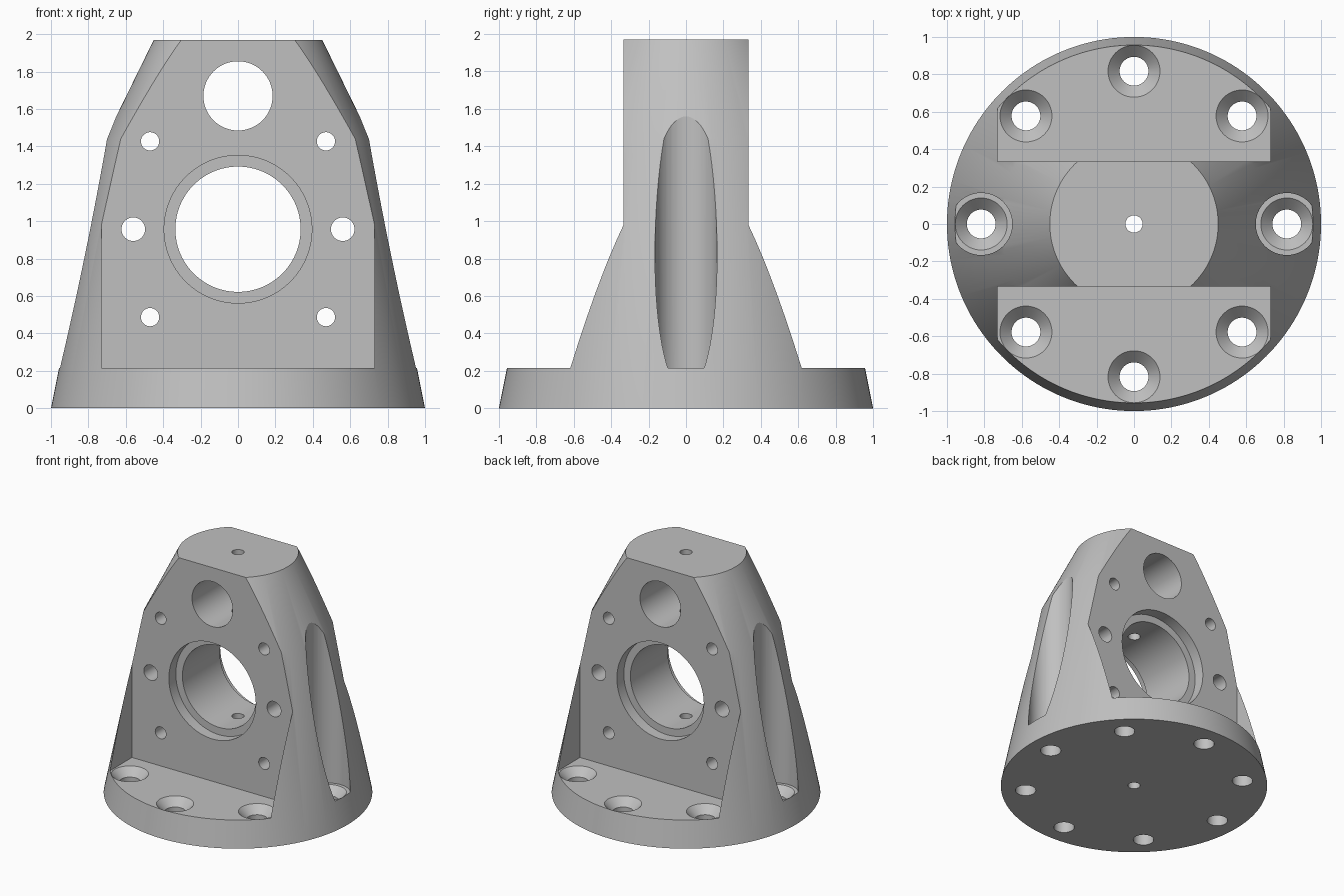
import bpy, bmesh, math
from mathutils import Matrix

cube = bpy.data.objects.get("Cube")
if cube:
    bpy.data.objects.remove(cube, do_unlink=True)

steel = bpy.data.materials.new("plain_grey")
steel.use_nodes = True
GREY = (0.53, 0.53, 0.53, 1)
steel.diffuse_color = GREY
steel.node_tree.nodes["Principled BSDF"].inputs["Base Color"].default_value = GREY

HEIGHT, BORE_Z = 1.97, 0.957
FLANGE_Z, FLAT_X, FLAT_Y = 0.215, 0.73, 0.333
cutters = []


def new_object(name, bm):
    bmesh.ops.recalc_face_normals(bm, faces=bm.faces)
    mesh = bpy.data.meshes.new(name)
    bm.to_mesh(mesh)
    bm.free()
    mesh.materials.append(steel)
    obj = bpy.data.objects.new(name, mesh)
    bpy.context.collection.objects.link(obj)
    return obj


def turned(name, profile, segments, matrix=Matrix()):
    """Solid of revolution about local z from (radius, z) pairs."""
    bm = bmesh.new()
    rings = []
    for r, z in profile:
        rings.append([bm.verts.new((r * math.cos(a), r * math.sin(a), z))
                      for a in (2 * math.pi * i / segments for i in range(segments))])
    for low, high in zip(rings, rings[1:]):
        for i in range(segments):
            j = (i + 1) % segments
            bm.faces.new((low[i], low[j], high[j], high[i]))
    bm.faces.new(rings[0])
    bm.faces.new(rings[-1])
    bm.transform(matrix)
    return new_object(name, bm)


def cut(name, profile, x=0, y=0, segments=48):
    cutters.append(turned(name, profile, segments, Matrix.Translation((x, y, 0))))


def cross_cut(name, profile, x, z, segments=48):
    """Cutter lying along y."""
    place = Matrix.Translation((x, 0, z)) @ Matrix.Rotation(math.pi / 2, 4, 'X')
    cutters.append(turned(name, profile, segments, place))


# Tapered round body
body = turned("tapered_body", [(1, 0), (0.71, 1.44), (0.45, HEIGHT)], 160)

# Flat pockets at front and back
for side, label in ((-1, "front"), (1, "back")):
    bm = bmesh.new()
    bmesh.ops.create_cube(bm, size=1)
    depth, tall = 1.0, 2.0
    bm.transform(Matrix.Translation((0, side * (FLAT_Y + depth / 2), FLANGE_Z + tall / 2))
                 @ Matrix.Diagonal((2 * FLAT_X, depth, tall, 1)))
    cutters.append(new_object(label + "_pocket_cutter", bm))

# Main cross bore with a shallow counterbore at each end
step = FLAT_Y - 0.09
cross_cut("main_bore_cutter", [(0.395, -0.9), (0.395, -step), (0.335, -step),
                               (0.335, step), (0.395, step), (0.395, 0.9)], 0, BORE_Z, 96)
cross_cut("upper_bore_cutter", [(0.185, -0.9), (0.185, 0.9)], 0, 1.67, 64)

# Bolt holes around the bore
for s in (-1, 1):
    cross_cut("middle_bolt_hole_cutter", [(0.063, -0.9), (0.063, 0.9)], s * 0.56, BORE_Z, 32)
    for t in (-1, 1):
        cross_cut("corner_bolt_hole_cutter", [(0.049, -0.9), (0.049, 0.9)],
                  s * 0.47, BORE_Z + t * 0.47, 32)

# Vertical pin hole
cut("pin_hole_cutter", [(0.046, -0.1), (0.046, 2.1)], segments=32)

# Countersunk flange holes, with round clearance slots at the sides
for i in range(8):
    a = i * math.pi / 4
    x, y = 0.817 * math.cos(a), 0.817 * math.sin(a)
    if i % 4 == 0:
        cut("side_slot_cutter", [(0.166, FLANGE_Z), (0.166, 2.1)], x, y, 64)
    cut("flange_hole_cutter", [(0.077, -0.1), (0.077, FLANGE_Z - 0.063),
                               (0.139, FLANGE_Z), (0.139, FLANGE_Z + 0.05)], x, y)

# Apply the cuts
bpy.context.view_layer.objects.active = body
for c in cutters:
    mod = body.modifiers.new(c.name, 'BOOLEAN')
    mod.operation = 'DIFFERENCE'
    mod.solver = 'EXACT'
    mod.object = c
    bpy.ops.object.modifier_apply(modifier=mod.name)
for c in cutters:
    bpy.data.objects.remove(c, do_unlink=True)

# Smooth round walls, keep edges crisp
for o in bpy.context.selected_objects:
    o.select_set(False)
body.select_set(True)
bpy.ops.object.shade_smooth_by_angle(angle=math.radians(20))
